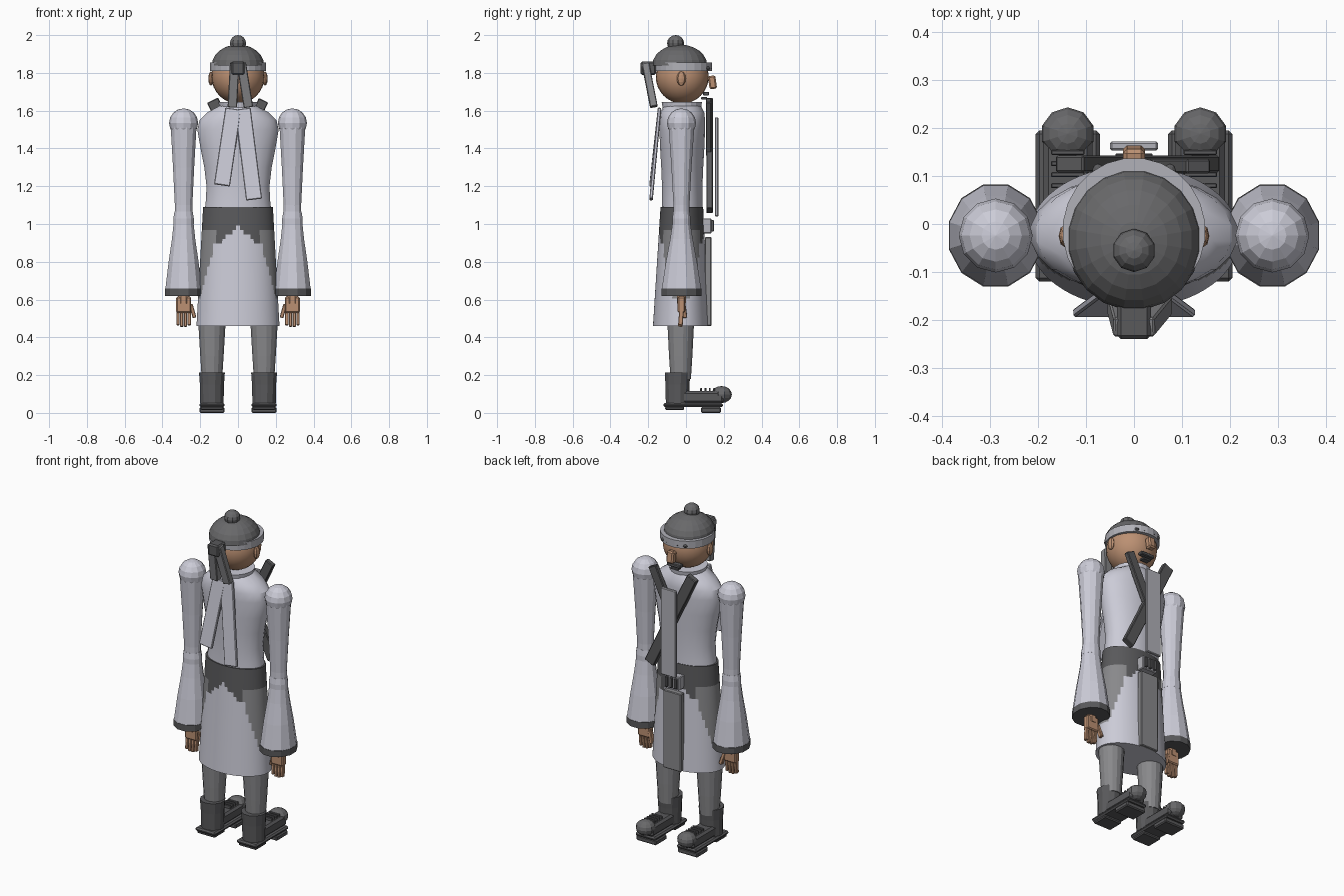
import bpy, bmesh, math
from mathutils import Vector, Matrix

cube = bpy.data.objects.get("Cube")
if cube:
    bpy.data.objects.remove(cube, do_unlink=True)


def material(name, r, g, b):
    m = bpy.data.materials.new(name)
    m.use_nodes = True
    m.diffuse_color = (r, g, b, 1)
    m.node_tree.nodes["Principled BSDF"].inputs["Base Color"].default_value = (r, g, b, 1)
    return m


PALE = material("pale robe", 0.60, 0.60, 0.68)
BAND = material("band grey", 0.44, 0.44, 0.48)
MID = material("mid grey", 0.25, 0.25, 0.26)
HAT = material("hat grey", 0.14, 0.14, 0.145)
DARK = material("dark grey", 0.10, 0.10, 0.105)
SKIN = material("skin", 0.50, 0.28, 0.17)


def finish(bm, name, mats, smooth=False, bevel=0):
    bmesh.ops.recalc_face_normals(bm, faces=bm.faces[:])
    me = bpy.data.meshes.new(name)
    bm.to_mesh(me)
    bm.free()
    for m in mats:
        me.materials.append(m)
    ob = bpy.data.objects.new(name, me)
    bpy.context.collection.objects.link(ob)
    if bevel:
        mod = ob.modifiers.new("soft edge", 'BEVEL')
        mod.width = bevel
        mod.segments = 1
    if smooth:
        bpy.ops.object.select_all(action='DESELECT')
        ob.select_set(True)
        bpy.context.view_layer.objects.active = ob
        bpy.ops.object.shade_smooth_by_angle(angle=math.radians(30))
    return ob


def loft(name, rings, mats, x=0, y=0, segs=12, rule=None, smooth=False):
    """Stack of elliptical rings (z, x radius, y radius, y shift)."""
    bm = bmesh.new()
    loops = []
    for z, rx, ry, *dy in rings:
        cy = y + (dy[0] if dy else 0)
        loops.append([bm.verts.new((x + rx * math.cos(a), cy + ry * math.sin(a), z))
                      for a in (math.tau * (i + 0.5) / segs for i in range(segs))])
    for low, high in zip(loops, loops[1:]):
        for i in range(segs):
            j = (i + 1) % segs
            bm.faces.new((low[i], low[j], high[j], high[i]))
    bm.faces.new(loops[0])
    bm.faces.new(loops[-1])
    if rule:
        for f in bm.faces:
            f.material_index = rule(f.calc_center_median())
    return finish(bm, name, mats, smooth)


def ball(name, centre, radii, mat, segs=12, rings=8, smooth=False):
    bm = bmesh.new()
    bmesh.ops.create_uvsphere(bm, u_segments=segs, v_segments=rings, radius=1,
                              matrix=Matrix.Translation(centre) @ Matrix.Diagonal((*radii, 1)))
    return finish(bm, name, [mat], smooth)


def bar(name, start, end, width, depth, mat, bevel=0.004):
    """Flat bar running from start to end, its broad side facing y."""
    a, b = Vector(start), Vector(end)
    along = (b - a).normalized()
    side = Vector((0, 1, 0)).cross(along).normalized()
    rot = Matrix((side, along.cross(side), along)).transposed().to_4x4()
    bm = bmesh.new()
    bmesh.ops.create_cube(bm, size=1, matrix=Matrix.Translation((a + b) / 2) @ rot
                          @ Matrix.Diagonal((width, depth, (b - a).length, 1)))
    return finish(bm, name, [mat], bevel=bevel)


def block(name, x, y, z, mat, bevel=0.004):
    """Upright block given as (min, max) on each axis."""
    bm = bmesh.new()
    mid = [(p[0] + p[1]) / 2 for p in (x, y, z)]
    size = [p[1] - p[0] for p in (x, y, z)]
    bmesh.ops.create_cube(bm, size=1, matrix=Matrix.Translation(mid) @ Matrix.Diagonal((*size, 1)))
    return finish(bm, name, [mat], bevel=bevel)


# Robe body and collar
loft("torso", [(1.05, .18, .11), (1.12, .172, .108), (1.2, .168, .108), (1.3, .18, .112),
               (1.4, .2, .118), (1.5, .217, .122), (1.55, .205, .122), (1.59, .165, .118),
               (1.625, .10, .10)], [PALE], y=-.02, segs=24, smooth=True)
loft("collar", [(1.57, .09, .095), (1.645, .105, .108)], [PALE], y=-.022, segs=20)


# Skirt with a jagged dark waistband and grey side panels
def skirt_colour(p):
    ax = abs(p.x)
    if p.z > (0.99 - 0.9 * ax if ax < .12 else 0.96):
        return 2
    return 1 if p.z > .6 and ax > 0.11 + (0.95 - p.z) * 0.26 else 0


rows = 26
skirt = []
for k in range(rows + 1):
    t = k / rows
    skirt.append((0.46 + 0.63 * t, .22 - .035 * t, .148 - .035 * t, -.027 + .005 * t))
loft("skirt", skirt, [PALE, MID, DARK], segs=64, rule=skirt_colour, smooth=True)

# Crossed lapels, hanging panels and buckle
bar("long_lapel", (-.135, .125, 1.655), (.15, .125, 1.07), .065, .035, DARK)
bar("short_lapel", (.135, .12, 1.655), (.0, .12, 1.37), .055, .03, DARK)
block("upper_panel", (-.05, .05), (.153, .172), (1.04, 1.565), BAND)
block("lower_panel", (-.06, .06), (.10, .135), (.46, .93), MID)
block("buckle", (-.05, .05), (.08, .135), (.95, 1.03), BAND)
for i in (-1, 0, 1):
    block("buckle_peg", (i * .03 - .009, i * .03 + .009), (.13, .147), (.96, 1.02), DARK, .002)

# Head and face
ball("head", (0, -.02, 1.78), (.14, .14, .142), SKIN, 24, 16, True)
bar("nose", (0, .135, 1.785), (0, .145, 1.715), .045, .04, SKIN, .008)
block("moustache", (-.045, .045), (.09, .122), (1.68, 1.70), DARK)
block("mouth", (-.025, .025), (.08, .112), (1.66, 1.672), DARK, .002)

# Hat with band and bobble
loft("hat_band", [(1.81, .149, .152), (1.855, .149, .152)], [BAND], y=-.014, segs=24)
loft("hat_dome", [(1.84 + .11 * math.sin(a), .14 * math.cos(a), .147 * math.cos(a))
                  for a in (math.radians(d) for d in (0, 15, 30, 45, 60, 75, 88))],
     [HAT], y=-.033, segs=20)
ball("hat_bobble", (0, -.055, 1.957), (.045, .045, .043), HAT, 10, 8)

# Knot and ribbons
block("ribbon_knot", (-.035, .035), (-.24, -.16), (1.79, 1.86), DARK, .008)
for s, low, tip in ((-1, 1.62, 1.205), (1, 1.62, 1.13)):
    bar("short_ribbon", (s * .018, -.215, 1.85), (s * (.03 if s < 0 else .055), -.17, low),
        .05, .04, MID)
    bar("long_ribbon", (s * .025, -.14, 1.61), (s * .085, -.185, tip), .085, .018, PALE)

# Mirrored parts
for s, word in ((-1, "right"), (1, "left")):
    ball(word + "_ear", (s * .143, -.025, 1.77), (.014, .024, .038), SKIN, 8, 6)
    for dx in (.035, .075):
        ball(word + "_band_stud", (s * dx, .127 - dx * .2, 1.825), (.012, .014, .01), DARK, 8, 6)

    # Arm
    ax, ay = s * .288, -.024
    ball(word + "_shoulder", (ax, ay, 1.535), (.077, .077, .077), PALE, 12, 8)
    loft(word + "_upper_arm", [(1.03, .049, .044), (1.1, .048, .044), (1.3, .058, .055),
                               (1.52, .071, .071)], [PALE], ax, ay)
    loft(word + "_elbow", [(1.0, .056, .05), (1.03, .056, .05), (1.065, .05, .045)], [PALE], ax, ay)
    loft(word + "_sleeve", [(.655, .1, .108), (.8, .082, .085), (.92, .064, .062),
                            (1.01, .054, .048)], [PALE], ax, ay)
    loft(word + "_cuff", [(.62, .101, .11), (.658, .101, .11)], [DARK], ax, ay)

    # Hand
    loft(word + "_wrist", [(.58, .033, .025), (.66, .033, .025)], [SKIN], ax, ay, 8)
    block(word + "_palm", (ax - .039, ax + .039), (-.044, -.004), (.53, .615), SKIN, .006)
    for i in range(4):
        fx = ax + (i - 1.5) * .02
        tip = .452 + .008 * abs(i - 1.5)
        bar(word + "_finger", (fx, -.024, .54), (fx, -.03, tip), .017, .024, SKIN, .003)
    bar(word + "_thumb", (ax - s * .038, -.015, .575), (ax - s * .058, -.005, .505),
        .02, .024, SKIN, .003)

    # Leg
    fx = s * .138
    loft(word + "_leg", [(.18, .055, .055), (.3, .063, .063), (.5, .075, .073)],
         [MID], fx, -.028, 16)

    # Boot
    loft(word + "_boot_shaft", [(.05, .064, .064), (.15, .066, .066), (.215, .071, .07)],
         [DARK], fx, -.045, 12)
    block(word + "_boot_foot", (fx - .052, fx + .052), (-.03, .2), (.05, .115), DARK, .012)
    ball(word + "_boot_toe", (fx, .188, .097), (.056, .055, .045), HAT, 10, 8)
    block(word + "_sole", (fx - .067, fx + .067), (-.12, .195), (.03, .052), DARK, .008)
    block(word + "_front_tread", (fx - .067, fx + .067), (.08, .185), (0, .03), DARK, .006)
    block(word + "_back_tread", (fx - .06, fx + .06), (-.11, -.01), (.015, .035), DARK, .006)
    for i in range(4):
        ly = .075 + i * .023
        block(word + "_lace", (fx - .035, fx + .035), (ly, ly + .01), (.11, .132), DARK, .002)
